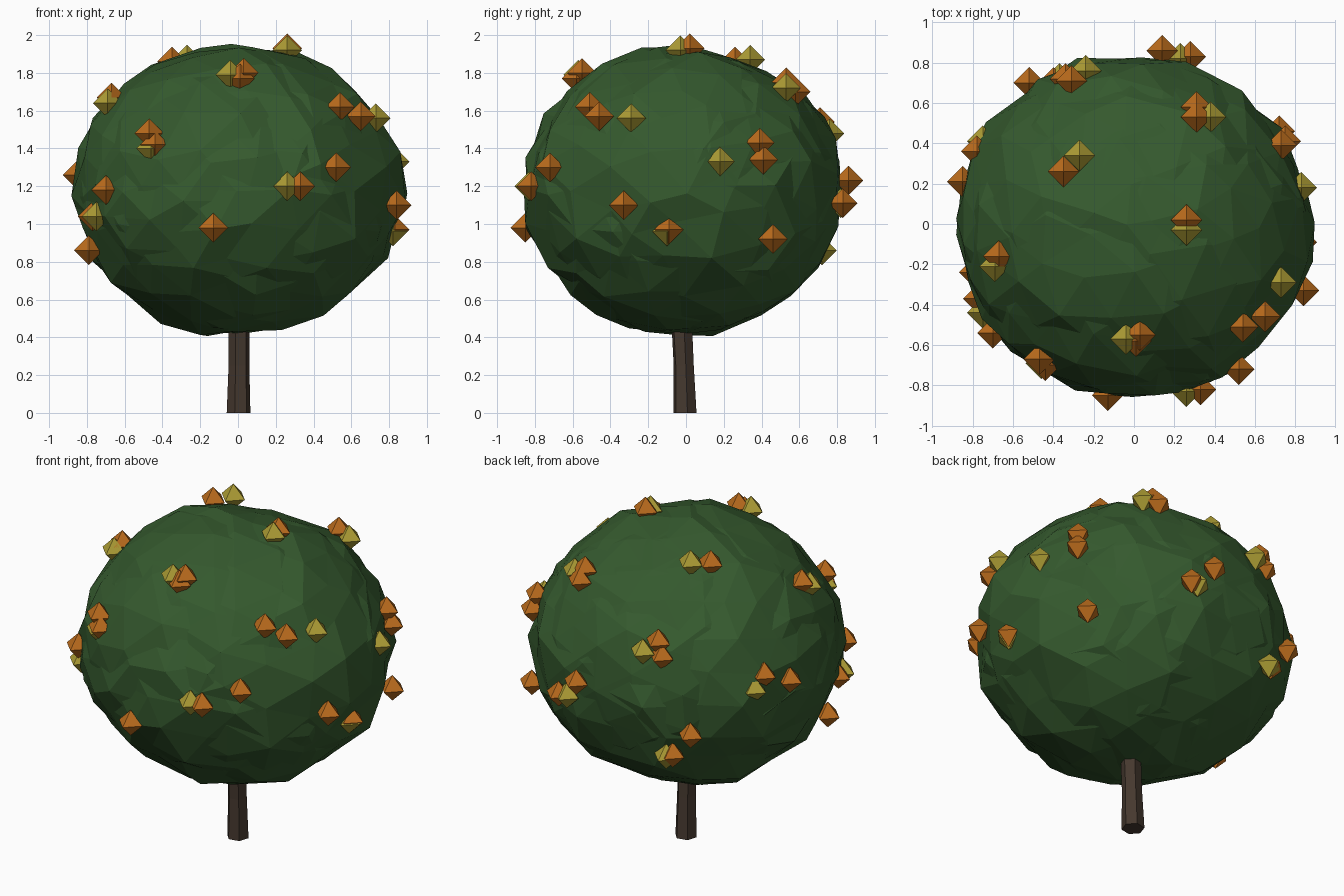
import bpy, bmesh, math, random
from mathutils import Vector, Euler

random.seed(7)


def material(name, color):
    m = bpy.data.materials.new(name)
    m.diffuse_color = (*color, 1)
    return m


def finish(bm, name, mat):
    bmesh.ops.recalc_face_normals(bm, faces=bm.faces)
    mesh = bpy.data.meshes.new(name)
    bm.to_mesh(mesh)
    bm.free()
    mesh.materials.append(mat)
    ob = bpy.data.objects.new(name, mesh)
    bpy.context.collection.objects.link(ob)
    return ob


leaf = material("leaf_green", (0.035, 0.10, 0.027))
bark = material("bark", (0.06, 0.04, 0.028))
orange = material("orange_skin", (0.50, 0.15, 0.012))
yellow = material("yellow_skin", (0.42, 0.34, 0.035))

# Canopy: interpenetrating jittered shells give the ragged facets
for i, (turn, centre) in enumerate([
        ((0.0, 0.0, 0.3), (-0.012, -0.01, 1.172)),
        ((0.7, 0.4, 1.1), (0.008, -0.012, 1.178))]):
    bm = bmesh.new()
    bmesh.ops.create_icosphere(bm, subdivisions=3, radius=1)
    rot = Euler(turn).to_matrix()
    for v in bm.verts:
        d = rot @ v.co.normalized()
        d += Vector([random.uniform(-0.05, 0.05) for _ in range(3)])
        r = random.uniform(0.965, 1.03)
        d = d.normalized() * r
        v.co = Vector(centre) + Vector((d.x * 0.875, d.y * 0.852, d.z * 0.765))
    finish(bm, f"canopy_{i + 1}", leaf)

# Trunk: tapered six-sided post with a slight lean
bm = bmesh.new()
rings = []
for x, y, z, r in [(0.003, -0.005, 0, 0.064), (0.005, -0.012, 0.25, 0.056),
                   (0.005, -0.02, 0.42, 0.057), (0.0, -0.02, 0.7, 0.045)]:
    rings.append([bm.verts.new((x + r * math.cos(k * math.pi / 3 + 0.2),
                                y + r * math.sin(k * math.pi / 3 + 0.2), z))
                  for k in range(6)])
for a, b in zip(rings, rings[1:]):
    for k in range(6):
        bm.faces.new((a[k], a[(k + 1) % 6], b[(k + 1) % 6], b[k]))
bm.faces.new(rings[0])
bm.faces.new(rings[-1])
finish(bm, "trunk", bark)


# Fruit: axis-aligned octahedra sitting on the canopy
def fruit(name, centres, mat, r=0.078):
    bm = bmesh.new()
    for c in centres:
        c = Vector(c)
        ring = [bm.verts.new(c + Vector(o) * r) for o in
                ((1, 0, 0), (0, 1, 0), (-1, 0, 0), (0, -1, 0))]
        for s in (1, -1):
            tip = bm.verts.new(c + Vector((0, 0, s * r)))
            for k in range(4):
                bm.faces.new((ring[k], ring[(k + 1) % 4], tip))
    finish(bm, name, mat)


fruit("orange_fruit", [
    (-0.13, -0.85, 0.98), (0.33, -0.82, 1.20), (0.52, -0.72, 1.30),
    (-0.70, -0.54, 1.18), (-0.47, -0.67, 1.48), (-0.44, -0.70, 1.42),
    (0.03, -0.55, 1.80), (0.01, -0.58, 1.77), (0.54, -0.51, 1.62),
    (0.65, -0.46, 1.57), (0.26, 0.02, 1.93), (-0.67, -0.16, 1.67),
    (-0.77, -0.37, 1.04), (-0.79, -0.24, 0.86), (0.73, 0.39, 1.43),
    (0.75, 0.41, 1.34), (0.72, 0.46, 0.92), (0.84, -0.33, 1.10),
    (0.83, -0.09, 0.97), (0.31, 0.58, 1.70), (0.31, 0.53, 1.75),
    (-0.35, 0.26, 1.86), (0.14, 0.86, 1.23), (0.28, 0.83, 1.11),
    (-0.34, 0.72, 1.46), (-0.31, 0.71, 1.54), (-0.52, 0.70, 1.02),
    (-0.78, 0.36, 1.33), (-0.85, 0.21, 1.26), (-0.40, 0.70, 0.87)], orange)
fruit("yellow_fruit", [
    (0.26, -0.83, 1.20), (-0.46, -0.69, 1.40), (-0.04, -0.57, 1.79),
    (0.73, -0.29, 1.56), (0.26, -0.03, 1.92), (-0.69, -0.21, 1.64),
    (-0.75, -0.44, 1.04), (0.83, 0.18, 1.33), (0.82, -0.10, 0.96),
    (0.38, 0.53, 1.72), (-0.27, 0.34, 1.87), (0.23, 0.82, 1.11),
    (-0.24, 0.76, 1.48), (-0.75, 0.41, 1.25), (-0.37, 0.72, 0.86)], yellow)
